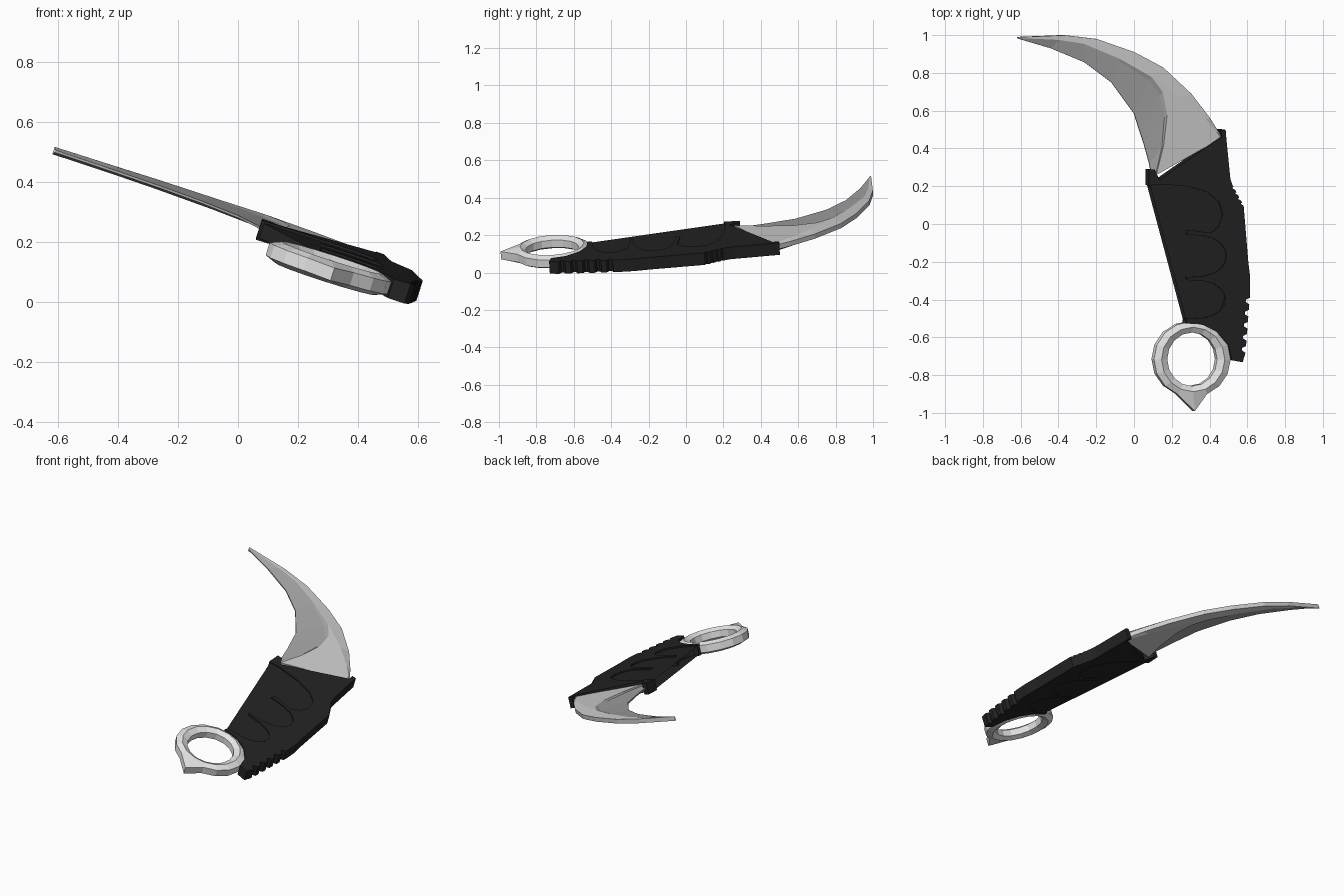
import bpy, bmesh, math
from mathutils import Vector

cube = bpy.data.objects.get("Cube")
if cube:
    bpy.data.objects.remove(cube)

# The whole knife lies in one tilted plane
SLOPE_X, SLOPE_Y, LIFT = -0.32, 0.058, 0.25
NORMAL = Vector((-SLOPE_X, -SLOPE_Y, 1)).normalized()


def on_plane(x, y, h=0.0):
    return Vector((x, y, LIFT + SLOPE_X * x + SLOPE_Y * y)) + NORMAL * h


def make_material(name, grey):
    mat = bpy.data.materials.new(name)
    mat.use_nodes = True
    colour = (grey, grey, grey, 1)
    mat.diffuse_color = colour
    mat.node_tree.nodes["Principled BSDF"].inputs["Base Color"].default_value = colour
    return mat


black = make_material("black grip", 0.017)
steel = make_material("light steel", 0.62)
edge_steel = make_material("dark edge steel", 0.37)
ring_steel = make_material("bright steel", 0.78)


def finish(bm, name, *materials):
    bmesh.ops.remove_doubles(bm, verts=bm.verts, dist=0.0005)
    bmesh.ops.recalc_face_normals(bm, faces=bm.faces)
    mesh = bpy.data.meshes.new(name)
    bm.to_mesh(mesh)
    bm.free()
    for mat in materials:
        mesh.materials.append(mat)
    obj = bpy.data.objects.new(name, mesh)
    bpy.context.collection.objects.link(obj)
    return obj


def slab(name, outline, half, mat):
    """Flat plate with the given outline, thick both ways from the plane."""
    bm = bmesh.new()
    low = [bm.verts.new(on_plane(x, y, -half)) for x, y in outline]
    high = [bm.verts.new(on_plane(x, y, half)) for x, y in outline]
    for i in range(len(outline)):
        j = (i + 1) % len(outline)
        bm.faces.new((low[i], low[j], high[j], high[i]))
    caps = [bm.faces.new(low), bm.faces.new(high)]
    bmesh.ops.triangulate(bm, faces=caps)
    return finish(bm, name, mat)


def loft(bm, rows, closed):
    """Skin a list of closed sections; returns faces with their column."""
    made = []
    count = len(rows[0])
    for r in range(len(rows) if closed else len(rows) - 1):
        a, b = rows[r], rows[(r + 1) % len(rows)]
        for c in range(count):
            d = (c + 1) % count
            made.append((bm.faces.new((a[c], a[d], b[d], b[c])), c))
    return made


def teeth(start, end, count, depth):
    """Gripping notches along a straight edge."""
    a, b = Vector(start), Vector(end)
    points = []
    for i in range(count):
        for part, inset in ((0.0, 0), (0.45, 0), (0.6, depth), (0.8, depth)):
            p = a.lerp(b, (i + part) / count)
            points.append((p.x - inset, p.y))
    return points + [tuple(b)]


def bulge(x0, x1, y0, y1, steps=10):
    """Rounded arc from (x0, y0) out to x1 and back to (x0, y1)."""
    points = []
    for i in range(steps + 1):
        t = math.pi * i / steps
        x = x0 + (x1 - x0) * math.sin(t) ** 0.7
        points.append((x, (y0 + y1) / 2 + (y0 - y1) / 2 * math.cos(t)))
    return points


# Grip: full-thickness body whose inner side follows the finger recesses
body = [(0.45, 0.50), (0.475, 0.50), (0.48, 0.44), (0.5, 0.24)]
body += teeth((0.51, 0.21), (0.57, 0.10), 4, 0.008)
body += [(0.595, -0.2), (0.605, -0.28)]
body += teeth((0.605, -0.36), (0.58, -0.68), 5, 0.02)
body += [(0.565, -0.73), (0.51, -0.72), (0.49, -0.64), (0.43, -0.57),
         (0.35, -0.53), (0.265, -0.525)]
body += bulge(0.27, 0.475, -0.50, -0.295)
body += bulge(0.265, 0.48, -0.28, -0.055)
body += [(0.275, -0.03), (0.40, -0.045), (0.44, -0.01), (0.46, 0.05),
         (0.44, 0.12), (0.38, 0.17), (0.28, 0.20), (0.14, 0.212)]
body += [(0.07, 0.205), (0.07, 0.29), (0.1, 0.29), (0.125, 0.235), (0.455, 0.465)]
slab("grip_body", body, 0.034, black)

# Thinner finger panel filling the recesses, with scalloped grooves
panel = [(0.075, 0.21), (0.27, 0.01), (0.275, -0.01)]
panel += bulge(0.265, 0.32, -0.04, -0.285, 8)
panel += bulge(0.265, 0.315, -0.30, -0.50, 8)
panel += [(0.27, -0.52), (0.42, -0.55), (0.5, -0.3), (0.5, 0.0), (0.45, 0.18), (0.2, 0.215)]
slab("finger_panel", panel, 0.026, black)

# Blade stations: spine, flat border, ridge, cutting edge, ridge height
stations = [
    ((-0.615, 0.99), (-0.615, 0.985), (-0.615, 0.985), (-0.61, 0.98), 0.012),
    ((-0.37, 1.0), (-0.40, 0.975), (-0.40, 0.975), (-0.44, 0.93), 0.014),
    ((-0.2, 0.98), (-0.27, 0.955), (-0.27, 0.955), (-0.26, 0.855), 0.016),
    ((0.0, 0.91), (-0.08, 0.875), (-0.08, 0.875), (-0.12, 0.75), 0.019),
    ((0.15, 0.83), (0.09, 0.78), (0.085, 0.78), (0.0, 0.585), 0.024),
    ((0.30, 0.69), (0.25, 0.67), (0.145, 0.70), (0.02, 0.52), 0.024),
    ((0.40, 0.56), (0.37, 0.56), (0.168, 0.58), (0.05, 0.43), 0.024),
    ((0.45, 0.48), (0.43, 0.49), (0.15, 0.42), (0.08, 0.32), 0.024),
    ((0.465, 0.455), (0.455, 0.455), (0.11, 0.26), (0.10, 0.22), 0.024),
]
bm = bmesh.new()
rows = []
for i, (spine, border, ridge, edge, height) in enumerate(stations):
    ledge = Vector(ridge).lerp(Vector(edge), 0.1)
    drop = 0.009 if i > 3 else 0.001
    half = [(spine, 0.013), (border, height), (ridge, height),
            (ledge, height - drop), (edge, 0.004)]
    section = [(p, h) for p, h in half] + [(p, -h) for p, h in reversed(half)]
    rows.append([bm.verts.new(on_plane(p[0], p[1], h)) for p, h in section])
for face, column in loft(bm, rows, False):
    face.material_index = 1 if 2 <= column <= 6 else 0
for end in (rows[0], rows[-1]):
    for c in range(4):
        bm.faces.new((end[c], end[c + 1], end[8 - c], end[9 - c]))
finish(bm, "blade", steel, edge_steel)

# Finger ring with a faceted section and a small spike
SIDES = 16
centre = Vector((0.302, -0.715))
bm = bmesh.new()
rows = []
for i in range(SIDES):
    angle = math.tau * i / SIDES
    way = Vector((math.cos(angle), math.sin(angle)))
    inner = centre + Vector((way.x * 0.132, way.y * 0.142))
    outer = centre + Vector((way.x * 0.203, way.y * 0.2))
    crest = inner.lerp(outer, 0.5)
    if i == SIDES * 3 // 4:
        outer = Vector((0.315, -0.99))
    section = [(inner, 0.02), (crest, 0.037), (outer, 0.022),
               (outer, -0.022), (crest, -0.037), (inner, -0.02)]
    rows.append([bm.verts.new(on_plane(p.x, p.y, h)) for p, h in section])
loft(bm, rows, True)
finish(bm, "finger_ring", ring_steel)
